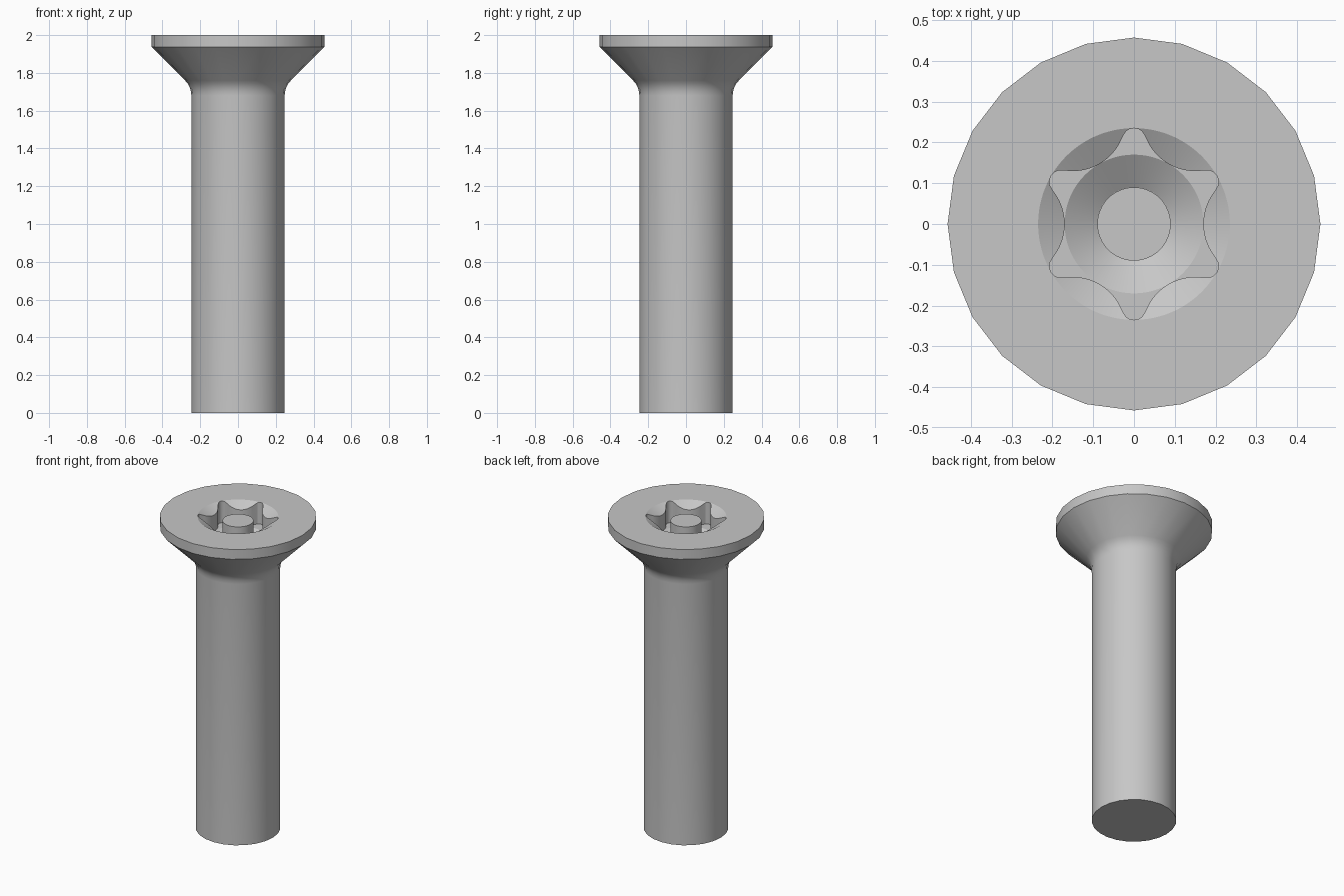
import bpy, bmesh, math

cube = bpy.data.objects.get("Cube")
if cube:
    bpy.data.objects.remove(cube, do_unlink=True)

TOP = 2.0
SIDES = 24                       # facets around shank and head
STEPS = 144                      # samples around the six-lobe socket
TIP_R, TIP_C = 0.03, 0.205       # rounded lobe tip: radius, centre distance
FLUTE_R, FLUTE_C = 0.131, 0.301  # inward flute: radius, centre distance
MOUTH_R, FLOOR_R, PIN_R = 0.235, 0.17, 0.09
FLOOR_Z, PIT_Z, PIN_Z = 1.86, 1.81, 1.975

steel = bpy.data.materials.new("steel grey")
steel.use_nodes = True
colour = (0.57, 0.57, 0.57, 1)
steel.diffuse_color = colour
steel.node_tree.nodes["Principled BSDF"].inputs["Base Color"].default_value = colour


def finish(bm, name):
    bmesh.ops.remove_doubles(bm, verts=bm.verts[:], dist=0.0004)
    bmesh.ops.recalc_face_normals(bm, faces=bm.faces[:])
    mesh = bpy.data.meshes.new(name)
    bm.to_mesh(mesh)
    bm.free()
    mesh.materials.append(steel)
    obj = bpy.data.objects.new(name, mesh)
    bpy.context.collection.objects.link(obj)
    bpy.ops.object.select_all(action='DESELECT')
    obj.select_set(True)
    bpy.context.view_layer.objects.active = obj
    bpy.ops.object.shade_smooth_by_angle(angle=math.radians(25))
    return obj


def ring(bm, count, radius, height):
    """Closed ring; radius and height are functions of the angle and radius."""
    verts = []
    for i in range(count):
        a = 2 * math.pi * i / count
        r = radius(a)
        verts.append(bm.verts.new((r * math.cos(a), r * math.sin(a), height(r))))
    return verts


def circle(bm, count, r, z):
    return ring(bm, count, lambda a: r, lambda _: z)


def skin(bm, rings):
    for lower, upper in zip(rings, rings[1:]):
        n = len(lower)
        for i in range(n):
            j = (i + 1) % n
            bm.faces.new((lower[i], lower[j], upper[j], upper[i]))


def lobe_radius(a):
    """Six-lobe outline: tip arcs tangent to flute arcs."""
    phi = abs((a + math.pi / 6) % (math.pi / 3) - math.pi / 6 - 0.0)
    psi = phi                      # angle from the flute axis
    tip = math.pi / 6 - phi        # angle from the lobe axis
    if tip < math.radians(7.41):
        return TIP_C * math.cos(tip) + math.sqrt(TIP_R ** 2 - (TIP_C * math.sin(tip)) ** 2)
    return FLUTE_C * math.cos(psi) - math.sqrt(FLUTE_R ** 2 - (FLUTE_C * math.sin(psi)) ** 2)


# Shank, fillet under the head, countersunk cone and rim
bm = bmesh.new()
fillet = 0.113
profile = [(0.247, 0.0)]
for k in range(5):
    t = math.radians(45 * k / 4)
    profile.append((0.247 + fillet * (1 - math.cos(t)), 1.68 + fillet * math.sin(t)))
profile += [(0.457, 1.937), (0.457, TOP)]
outer = [circle(bm, SIDES, r, z) for r, z in profile]
skin(bm, outer)
bm.faces.new(outer[0])

# Socket: shallow conical mouth, lobed walls, flat lobe floors, conical pit
slope = math.tan(math.radians(29))
socket = [
    circle(bm, STEPS, MOUTH_R, TOP),
    ring(bm, STEPS, lobe_radius, lambda r: TOP - (MOUTH_R - r) * slope),
    ring(bm, STEPS, lobe_radius, lambda r: FLOOR_Z),
    circle(bm, STEPS, FLOOR_R, FLOOR_Z),
    circle(bm, STEPS, PIN_R, PIT_Z),
]
skin(bm, socket)
bm.faces.new(socket[-1])

# Flat top face between the rim and the socket mouth
per = STEPS // SIDES
rim, mouth = outer[-1], socket[0]
for i in range(SIDES):
    j = (i + 1) % SIDES
    inner = [mouth[(i * per + k) % STEPS] for k in range(per + 1)]
    bm.faces.new([rim[i], rim[j]] + inner[::-1])
finish(bm, "countersunk_screw_body")

# Security pin in the middle of the socket
bm = bmesh.new()
pin = [circle(bm, 36, PIN_R, PIT_Z - 0.01), circle(bm, 36, PIN_R, PIN_Z)]
skin(bm, pin)
bm.faces.new(pin[0])
bm.faces.new(pin[1])
finish(bm, "socket_pin")
